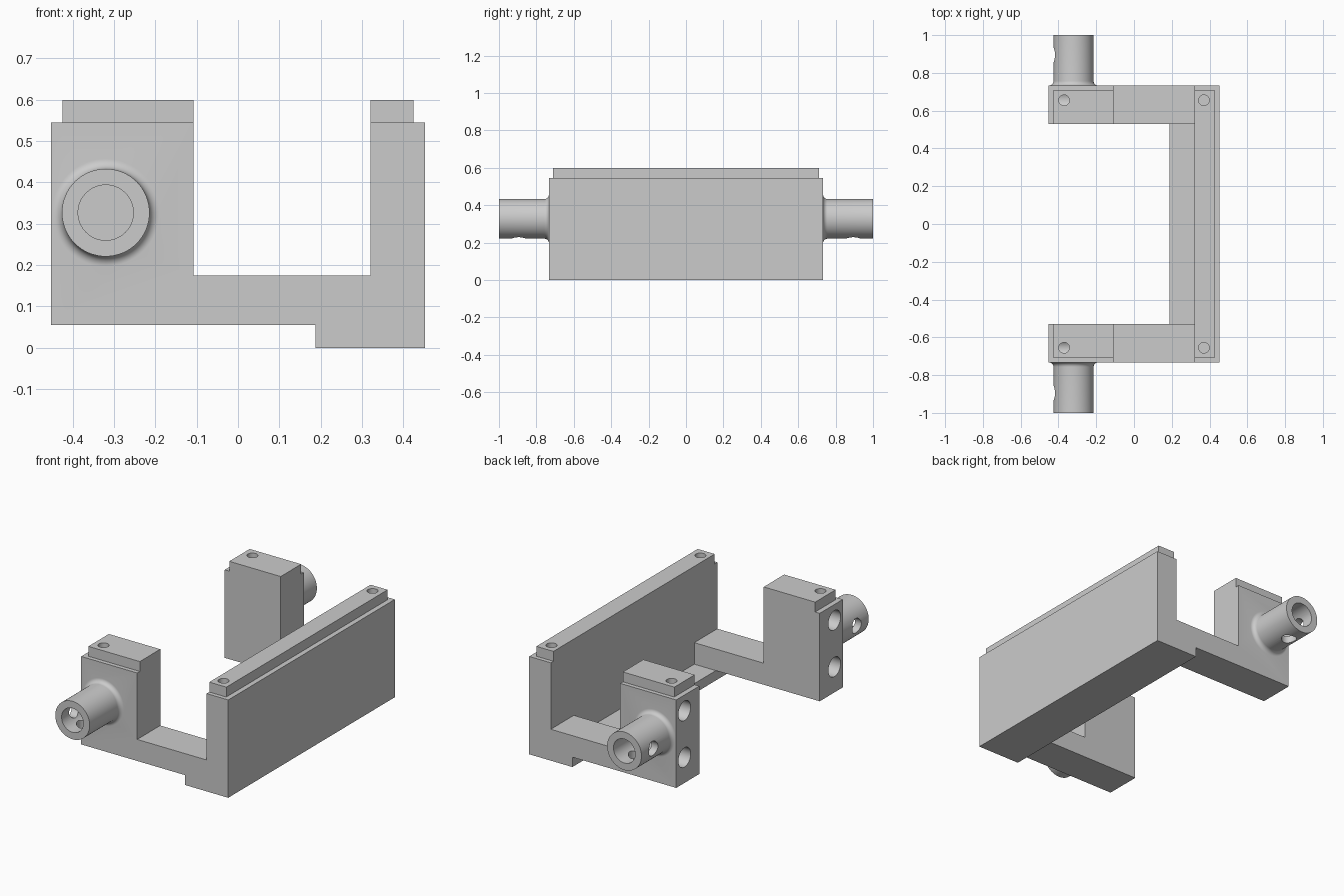
import bpy, bmesh, math
from mathutils import Vector, Matrix

if "Cube" in bpy.data.objects:
    bpy.data.objects.remove(bpy.data.objects["Cube"])

grey = bpy.data.materials.new("plain grey")
grey.diffuse_color = (0.6, 0.6, 0.6, 1)
grey.use_nodes = True
grey.node_tree.nodes["Principled BSDF"].inputs["Base Color"].default_value = grey.diffuse_color


def finish(name, bm):
    bmesh.ops.recalc_face_normals(bm, faces=bm.faces)
    me = bpy.data.meshes.new(name)
    bm.to_mesh(me)
    bm.free()
    me.materials.append(grey)
    ob = bpy.data.objects.new(name, me)
    bpy.context.collection.objects.link(ob)
    return ob


def prism(name, pts, y0, y1):
    """Extrude an x-z outline along y."""
    bm = bmesh.new()
    f = bm.faces.new([bm.verts.new((x, y0, z)) for x, z in pts])
    r = bmesh.ops.extrude_face_region(bm, geom=[f])
    vs = [v for v in r["geom"] if isinstance(v, bmesh.types.BMVert)]
    bmesh.ops.translate(bm, verts=vs, vec=(0, y1 - y0, 0))
    return finish(name, bm)


def lathe(name, start, axis, profile, n=64):
    """Closed solid of revolution from (distance, radius) rings."""
    rot = Vector(axis).to_track_quat('Z', 'Y').to_matrix().to_4x4()
    m = Matrix.Translation(start) @ rot
    bm = bmesh.new()
    rings = [[bm.verts.new(m @ Vector((r * math.cos(2 * math.pi * i / n),
                                       r * math.sin(2 * math.pi * i / n), d)))
              for i in range(n)] for d, r in profile]
    for a, b in zip(rings, rings[1:]):
        for i in range(n):
            j = (i + 1) % n
            bm.faces.new((a[i], a[j], b[j], b[i]))
    bm.faces.new(rings[0])
    bm.faces.new(rings[-1])
    return finish(name, bm)


def combine(body, part, operation):
    mod = body.modifiers.new("combine", 'BOOLEAN')
    mod.operation, mod.solver, mod.object = operation, 'EXACT', part
    bpy.context.view_layer.objects.active = body
    bpy.ops.object.modifier_apply(modifier=mod.name)
    bpy.data.objects.remove(part, do_unlink=True)


def rect(x0, x1, z0, z1):
    return [(x0, z0), (x1, z0), (x1, z1), (x0, z1)]


XL, XR, YO, YI = -0.453, 0.453, 0.733, 0.53
PX, PZ = -0.32, 0.327      # pivot axis

# Long wall with its foot, then the inset lip on top
bracket = prism("bracket", [(0.187, 0), (XR, 0), (XR, 0.545), (0.32, 0.545),
                            (0.32, 0.055), (0.187, 0.055)], -YO, YO)
combine(bracket, prism("wall_lip", rect(0.32, 0.425, 0.5, 0.6), -0.71, 0.71), 'UNION')

for s in (-1, 1):
    # Arm and upright end block, with lip
    arm = [(XL, 0.055), (0.32, 0.055), (0.32, 0.175), (-0.108, 0.175),
           (-0.108, 0.545), (XL, 0.545)]
    combine(bracket, prism("arm", arm, s * YI, s * YO), 'UNION')
    combine(bracket, prism("block_lip", rect(-0.425, -0.108, 0.5, 0.6),
                           s * YI, s * 0.71), 'UNION')
    # Pivot tube with a filleted root
    f = 0.024
    prof = [(0, 0.106 + f)]
    for i in range(9):
        a = math.pi / 2 * i / 8
        prof.append((0.033 + f * (1 - math.cos(a)), 0.106 + f * (1 - math.sin(a))))
    prof.append((0.3, 0.106))
    combine(bracket, lathe("pivot", (PX, s * 0.7, PZ), (0, s, 0), prof), 'UNION')

for s in (-1, 1):
    # Bore, two cross holes, two end sockets and the top pin holes:
    # start, direction, depth, radius
    holes = [((PX, s * 1.05, PZ), (0, -s, 0), 0.317, 0.067),
             ((PX, s * 0.895, PZ), (-1, 0, 0), 0.2, 0.04),
             ((PX, s * 0.895, PZ), (0, 0, -1), 0.2, 0.04),
             ((-0.5, s * 0.66, PZ + 0.13), (1, 0, 0), 0.18, 0.054),
             ((-0.5, s * 0.66, PZ - 0.13), (1, 0, 0), 0.18, 0.054),
             ((-0.37, s * 0.655, 0.65), (0, 0, -1), 0.18, 0.028),
             ((0.37, s * 0.655, 0.65), (0, 0, -1), 0.15, 0.028)]
    for start, axis, depth, r in holes:
        combine(bracket, lathe("hole", start, axis, [(0, r), (depth, r)], 40), 'DIFFERENCE')

bpy.ops.object.select_all(action='DESELECT')
bracket.select_set(True)
bpy.context.view_layer.objects.active = bracket
bpy.ops.object.shade_smooth_by_angle(angle=math.radians(30))
